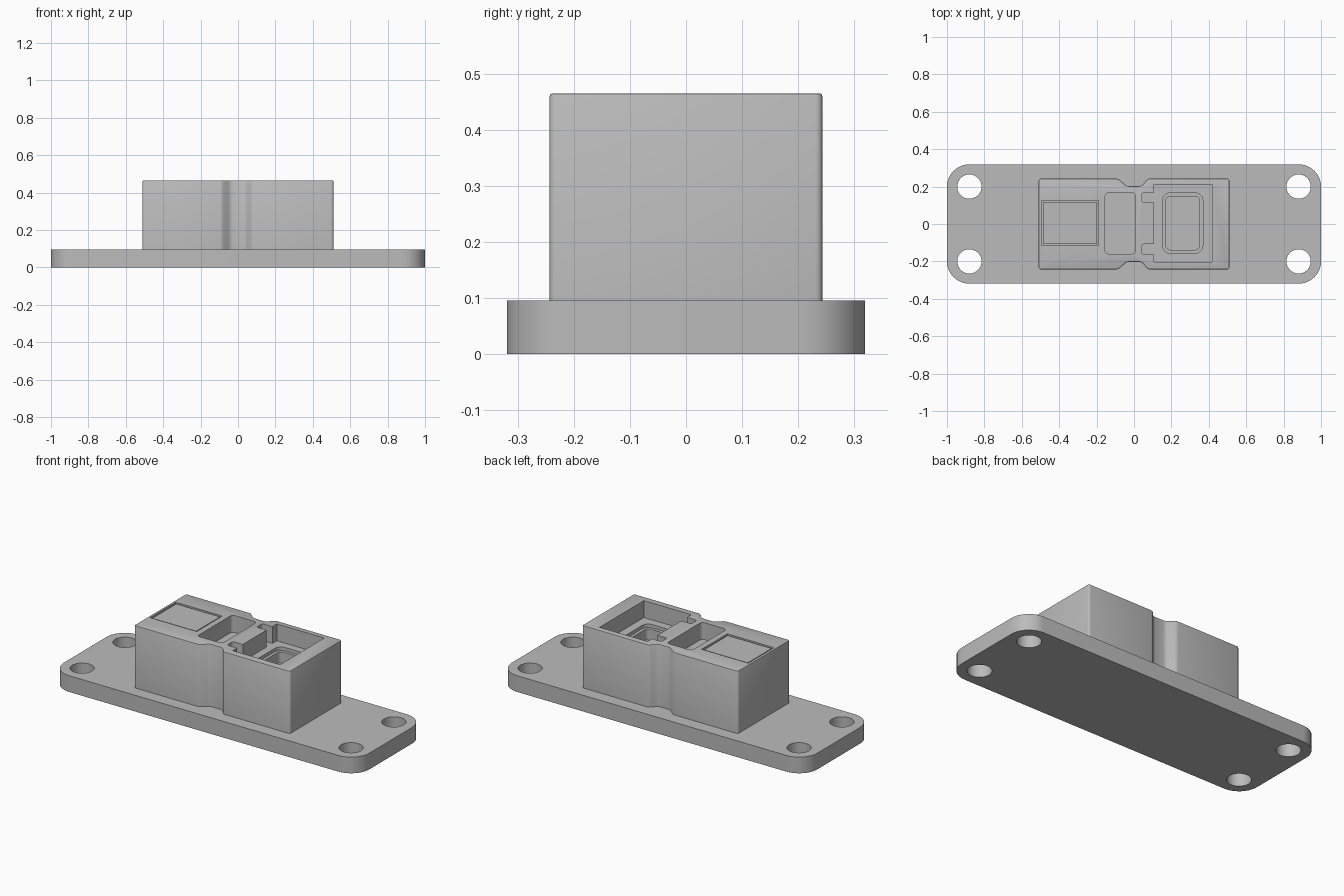
import bpy, bmesh, math

cube = bpy.data.objects.get("Cube")
if cube:
    bpy.data.objects.remove(cube)

grey = bpy.data.materials.new("plain grey")
grey.use_nodes = True
colour = (0.5, 0.5, 0.5, 1)
grey.diffuse_color = colour
grey.node_tree.nodes["Principled BSDF"].inputs["Base Color"].default_value = colour


def prism(name, outline, z0, z1, round_corners=0, segments=6, top_bevel=0):
    """Extrude an outline upward, then round its upright and top edges."""
    bm = bmesh.new()
    face = bm.faces.new([bm.verts.new((x, y, z0)) for x, y in outline])
    moved = bmesh.ops.extrude_face_region(bm, geom=[face])["geom"]
    for v in moved:
        if isinstance(v, bmesh.types.BMVert):
            v.co.z = z1
    bmesh.ops.recalc_face_normals(bm, faces=bm.faces)
    if round_corners:
        upright = [e for e in bm.edges if abs(e.verts[0].co.z - e.verts[1].co.z) > 1e-4]
        bmesh.ops.bevel(bm, geom=upright, offset=round_corners, segments=segments,
                        profile=0.5, affect='EDGES')
    if top_bevel:
        rim = [e for e in bm.edges if all(v.co.z > z1 - 1e-4 for v in e.verts)]
        bmesh.ops.bevel(bm, geom=rim, offset=top_bevel, segments=2,
                        profile=0.5, affect='EDGES')
    mesh = bpy.data.meshes.new(name)
    bm.to_mesh(mesh)
    bm.free()
    obj = bpy.data.objects.new(name, mesh)
    bpy.context.collection.objects.link(obj)
    mesh.materials.append(grey)
    return obj


def rect(x0, x1, y0, y1):
    return [(x0, y0), (x1, y0), (x1, y1), (x0, y1)]


def circle(x, y, r, n=32):
    return [(x + r * math.cos(math.tau * i / n), y + r * math.sin(math.tau * i / n))
            for i in range(n)]


def cut(target, cutter):
    """Subtract the cutter from the target and discard it."""
    mod = target.modifiers.new("cut", 'BOOLEAN')
    mod.operation, mod.solver, mod.object = 'DIFFERENCE', 'EXACT', cutter
    bpy.context.view_layer.objects.active = target
    bpy.ops.object.modifier_apply(modifier=mod.name)
    bpy.data.objects.remove(cutter)


PLATE_TOP, TOP, ABOVE = 0.096, 0.465, 0.6

# Mounting plate with four screw holes
plate = prism("mounting_plate", rect(-1, 1, -0.319, 0.319), 0, PLATE_TOP, 0.12, 10)
for sx in (-1, 1):
    for sy in (-1, 1):
        cut(plate, prism("screw_hole", circle(0.88 * sx, 0.2 * sy, 0.065), -0.1, 0.2))

# Housing with a waist notch on both long sides
side = [(-0.51, -0.243), (-0.085, -0.243), (-0.04, -0.203),
        (0.04, -0.203), (0.075, -0.243), (0.51, -0.243)]
housing = prism("housing", side + [(x, -y) for x, y in reversed(side)],
                PLATE_TOP - 0.004, TOP, 0.012, 3, 0.005)

# Sunken label panel, its raised face leaving a thin groove
cut(housing, prism("label_recess", rect(-0.495, -0.19, -0.115, 0.125), TOP - 0.014, ABOVE))
prism("label_panel", rect(-0.486, -0.199, -0.106, 0.116), TOP - 0.02, TOP - 0.004)

# Middle pocket
cut(housing, prism("middle_pocket", rect(-0.155, 0.008, -0.16, 0.167), 0.365, ABOVE, 0.02, 4))

# Socket pocket with two latch slots
cut(housing, prism("socket_pocket", rect(0.107, 0.418, -0.203, 0.21), 0.365, ABOVE))
for y0, y1 in ((0.115, 0.168), (-0.162, -0.108)):
    cut(housing, prism("latch_slot", rect(0.042, 0.15, y0, y1), 0.365, ABOVE, 0.01, 3))

# Stepped well in the socket floor
for inset, depth in ((0, 0.345), (0.018, 0.28)):
    cut(housing, prism("socket_well", rect(0.153 + inset, 0.368 - inset,
                       -0.156 + inset, 0.166 - inset), depth, ABOVE - 0.2, 0.04 - inset, 5))

# Smooth rounded edges, keep the sharp ones
for obj in (plate, housing):
    bpy.ops.object.select_all(action='DESELECT')
    obj.select_set(True)
    bpy.context.view_layer.objects.active = obj
    bpy.ops.object.shade_smooth_by_angle(angle=math.radians(32))
